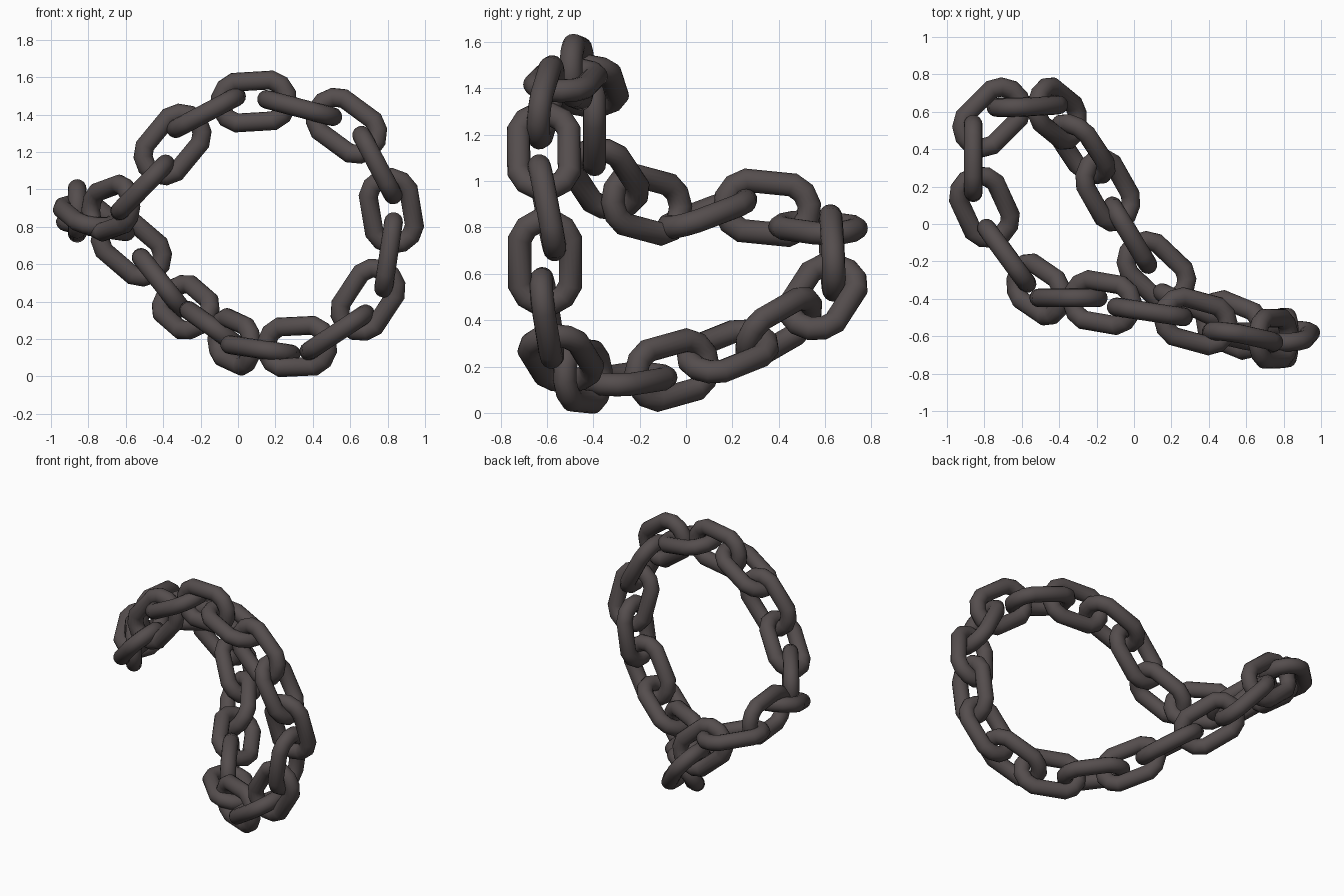
import bpy, bmesh, math
from mathutils import Vector

if "Cube" in bpy.data.objects:
    bpy.data.objects.remove(bpy.data.objects["Cube"])

TUBE = 0.05       # bar radius
APOTHEM = 0.109   # bar centre line to link axis
STRETCH = 0.071   # half of the extra length of a link
SIDES = 16
BENDS = 12        # corners of one link

iron = bpy.data.materials.new("dark_iron")
iron.diffuse_color = (0.09, 0.075, 0.075, 1)
iron.use_nodes = True
iron.node_tree.nodes["Principled BSDF"].inputs["Base Color"].default_value = iron.diffuse_color

# link centres around the closed loop
centres = [Vector(c) for c in (
    (0.085, -0.47, 1.47), (-0.17, -0.42, 1.41), (-0.35, -0.395, 1.24),
    (-0.51, -0.35, 1.01), (-0.68, -0.17, 0.90), (-0.80, 0.09, 0.86),
    (-0.86, 0.35, 0.885), (-0.76, 0.57, 0.80), (-0.57, 0.63, 0.69),
    (-0.41, 0.59, 0.50), (-0.28, 0.40, 0.37), (-0.14, 0.18, 0.265),
    (-0.02, -0.06, 0.185), (0.12, -0.25, 0.145), (0.315, -0.445, 0.16),
    (0.53, -0.54, 0.235), (0.695, -0.60, 0.41), (0.805, -0.608, 0.65),
    (0.82, -0.60, 0.885), (0.745, -0.613, 1.13), (0.58, -0.605, 1.34),
    (0.33, -0.52, 1.435))]

# links that lie askew to the run of the chain
askew = {0: (-1, 0.15, -0.06), 2: (-0.33, 0, -0.4), 4: (-0.3, 0.41, -0.11),
         5: (-0.17, 0.37, 0.14), 6: (0, 1, -0.1), 7: (0.7, 0.7, -0.1),
         9: (0.27, -0.22, -0.34), 13: (0.2, -0.19, -0.03),
         14: (0.42, -0.2, 0.02), 17: (0.06, 0, 0.4), 18: (-0.07, -0.08, 0.42)}

# facing of every second link; the ones between stand edge-on to the front
facing = [(0.1, 1, 0), (0, 1, 0), (0.78, 0.62, 0), (1, 0, 0), (0, 1, 0),
          (0.5, 0.66, -0.54), (0.86, 0.5, 0), (0.45, 0.9, 0), (0, 1, 0),
          (0, 1, 0), (0, 1, 0)]
flat = {5: (0, 0, 1), 7: (0.2, 0, 1)}  # links lying flat at the left end


def link_rings(centre, along, normal):
    """Rings of a stretched polygonal loop with mitred corners."""
    across = normal.cross(along)
    k = 1 / math.cos(math.pi / BENDS)
    rings = []
    for i in range(BENDS):
        a = (2 * i + 1) * math.pi / BENDS
        out = along * math.cos(a) + across * math.sin(a)
        shift = STRETCH if math.cos(a) > 0 else -STRETCH
        p = centre + out * APOTHEM * k + along * shift
        rings.append([p + out * (TUBE * k * math.cos(b)) + normal * (TUBE * math.sin(b))
                      for b in (j * 2 * math.pi / SIDES for j in range(SIDES))])
    return rings


count = len(centres)
for n, c in enumerate(centres):
    along = Vector(askew.get(n, centres[(n + 1) % count] - centres[n - 1])).normalized()
    if n in flat:
        hint = Vector(flat[n])
    elif n % 2:
        hint = along.cross(Vector((0, 1, 0)))
    else:
        hint = Vector(facing[n // 2])
    normal = (hint - along * hint.dot(along)).normalized()

    # one closed tube per link
    bm = bmesh.new()
    vs = [[bm.verts.new(p) for p in r] for r in link_rings(c, along, normal)]
    for i in range(BENDS):
        for j in range(SIDES):
            i2, j2 = (i + 1) % BENDS, (j + 1) % SIDES
            bm.faces.new((vs[i][j], vs[i2][j], vs[i2][j2], vs[i][j2]))
    bmesh.ops.recalc_face_normals(bm, faces=bm.faces)
    name = f"chain_link_{n + 1:02d}"
    mesh = bpy.data.meshes.new(name)
    bm.to_mesh(mesh)
    bm.free()
    mesh.materials.append(iron)
    ob = bpy.data.objects.new(name, mesh)
    bpy.context.collection.objects.link(ob)
    bpy.ops.object.select_all(action='DESELECT')
    ob.select_set(True)
    bpy.context.view_layer.objects.active = ob
    bpy.ops.object.shade_smooth_by_angle(angle=math.radians(40))
